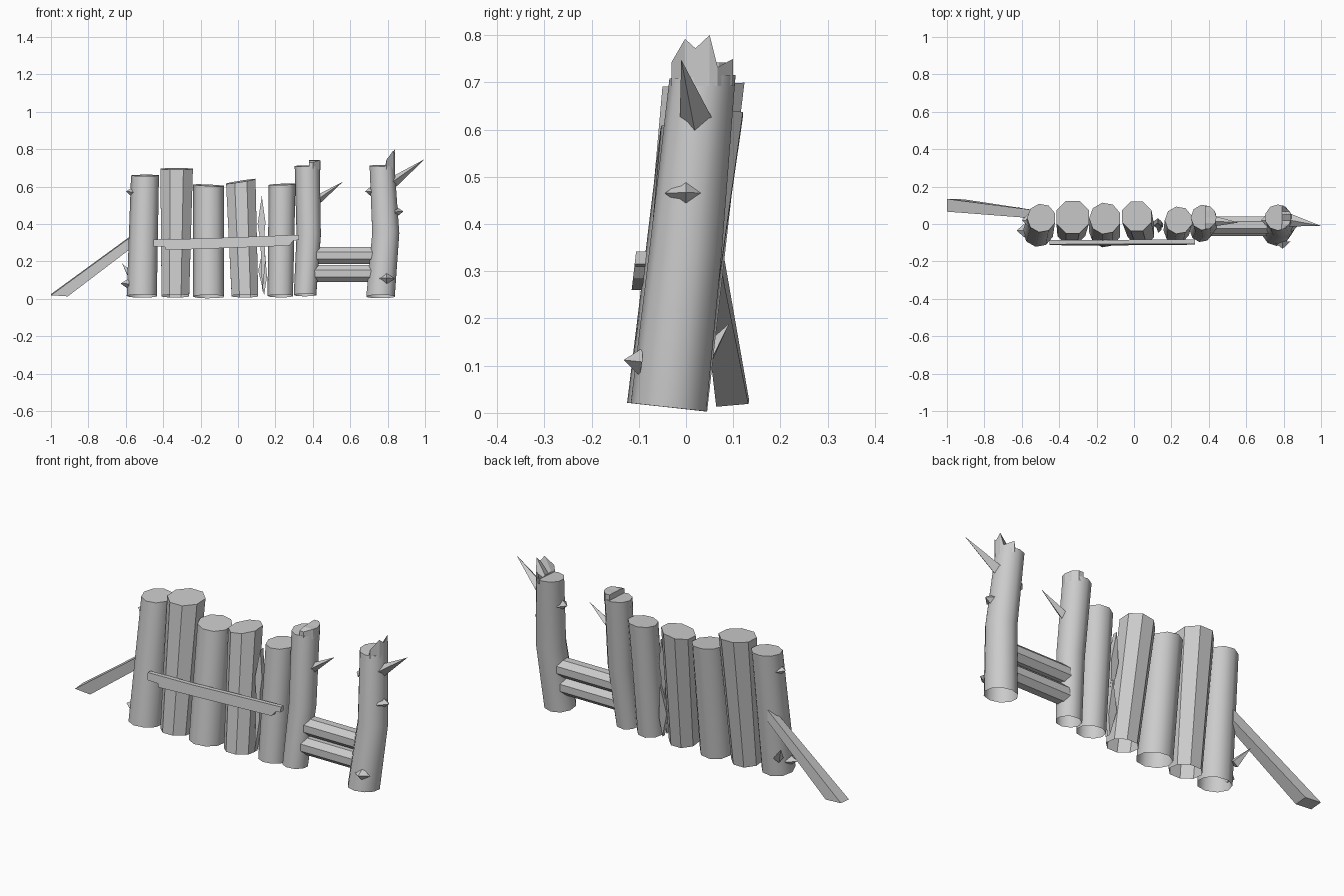
import bpy, bmesh, math
from mathutils import Vector

if "Cube" in bpy.data.objects:
    bpy.data.objects.remove(bpy.data.objects["Cube"], do_unlink=True)

wood = bpy.data.materials.new("grey wood")
wood.use_nodes = True
GREY = (0.6, 0.6, 0.6, 1)
wood.diffuse_color = GREY
wood.node_tree.nodes["Principled BSDF"].inputs["Base Color"].default_value = GREY


def finish(name, bm, smooth=0):
    bmesh.ops.recalc_face_normals(bm, faces=bm.faces)
    mesh = bpy.data.meshes.new(name)
    bm.to_mesh(mesh)
    bm.free()
    mesh.materials.append(wood)
    ob = bpy.data.objects.new(name, mesh)
    bpy.context.collection.objects.link(ob)
    if smooth:
        bpy.ops.object.select_all(action='DESELECT')
        ob.select_set(True)
        bpy.context.view_layer.objects.active = ob
        bpy.ops.object.shade_smooth_by_angle(angle=math.radians(smooth))
    return ob


def bridge(bm, rows, closed=True):
    for a, b in zip(rows, rows[1:]):
        n = len(a)
        for i in range(n if closed else n - 1):
            j = (i + 1) % n
            bm.faces.new((a[i], a[j], b[j], b[i]))


# Upright log through (x, y, z, radius) sections, open underneath
def log(name, sections, sides=9, smooth=50, slope=0.0):
    bm = bmesh.new()
    rows = []
    for k, (x, y, z, r) in enumerate(sections):
        top = k == len(sections) - 1
        tilt_y, tilt_x = (0.05, slope) if top else (-0.11, 0)
        ring = []
        for i in range(sides):
            a = math.tau * (i + 0.5) / sides
            dx, dy = r * math.cos(a), r * math.sin(a)
            ring.append(bm.verts.new((x + dx, y + dy, z + tilt_y * dy + tilt_x * dx)))
        rows.append(ring)
    bridge(bm, rows)
    bm.faces.new(rows[-1])
    return finish(name, bm, smooth)


# Splintered rim on the left side of a post top: (y offset, height) points
def crown(name, x, y, z, r, inner, teeth, ledge):
    bm = bmesh.new()
    rows = [[], [], [], []]
    for dy, h in teeth:
        out = x + math.sqrt(max(r * r - dy * dy, 0.0001))
        mid = min(x + inner, out - 0.005)
        pts = [(out, z - 0.02), (out, z + h), (mid, z + h * ledge), (mid, z - 0.02)]
        for row, (px, pz) in zip(rows, pts):
            row.append(bm.verts.new((px, y + dy, pz)))
    bridge(bm, rows, closed=False)
    for end in (0, -1):
        bm.faces.new([row[end] for row in rows])
    return finish(name, bm)


# Pointed knot or twig: diamond base with a tip
def spike(name, base, tip, wide, tall):
    bm = bmesh.new()
    b, t = Vector(base), Vector(tip)
    d = (t - b).normalized()
    side = d.cross(Vector((0, 0, 1))).normalized()
    up = side.cross(d)
    ring = [bm.verts.new(b + o) for o in (side * wide, up * tall, -side * wide, -up * tall)]
    point = bm.verts.new(t)
    for i in range(4):
        bm.faces.new((ring[i], ring[(i + 1) % 4], point))
    bm.faces.new(ring)
    return finish(name, bm)


# Flat outline in x-z, given depth from y0 to y1 and leaning back with height
def plank(name, outline, y0, y1, lean=0.0):
    bm = bmesh.new()
    rows = [[bm.verts.new((x, y + lean * z, z)) for x, z in outline] for y in (y0, y1)]
    bridge(bm, rows)
    bm.faces.new(rows[0])
    bm.faces.new(rows[1])
    return finish(name, bm)


# Palisade logs
log("wall_log_1", [(-0.512, -0.04, 0.015, 0.083), (-0.495, 0.032, 0.66, 0.077)])
log("wall_log_2", [(-0.335, -0.035, 0.015, 0.08), (-0.328, 0.037, 0.695, 0.094)], 8, 0)
log("wall_log_3", [(-0.155, -0.04, 0.012, 0.086), (-0.155, 0.03, 0.607, 0.085)], slope=-0.05)
log("wall_log_4", [(0.037, -0.04, 0.015, 0.077), (0.015, 0.042, 0.628, 0.085)], 8, 0, 0.16)
log("wall_log_5", [(0.228, -0.035, 0.015, 0.07), (0.238, 0.02, 0.612, 0.074)], slope=0.04)

# Gate posts, slightly bent, with broken tops
log("gate_post_inner", [(0.36, -0.035, 0.02, 0.062), (0.38, 0.0, 0.34, 0.067),
                        (0.372, 0.035, 0.71, 0.069)])
crown("inner_post_break", 0.372, 0.035, 0.71, 0.069, 0.008,
      [(-0.062, 0.02), (-0.03, 0.03), (0, 0.03), (0.035, 0.032), (0.06, 0.032)], 1)
log("gate_post_outer", [(0.762, -0.037, 0.012, 0.08), (0.79, 0.0, 0.35, 0.076),
                        (0.77, 0.035, 0.712, 0.07)], 10)
crown("outer_post_break", 0.77, 0.035, 0.712, 0.07, 0.02,
      [(-0.066, 0.03), (-0.037, 0.08), (-0.015, 0.06), (0.015, 0.088),
       (0.032, 0.02), (0.065, 0.038)], 0.1)

# Two rails between the gate posts
for name, y, z in (("upper_rail", -0.005, 0.232), ("lower_rail", -0.018, 0.135)):
    bm = bmesh.new()
    rows = []
    for x in (0.4, 0.74):
        rows.append([bm.verts.new((x, y + 0.05 * math.cos(a), z + 0.049 * math.sin(a)))
                     for a in (math.tau * (i + 0.5) / 8 for i in range(8))])
    bridge(bm, rows)
    for row in rows:
        bm.faces.new(row)
    finish(name, bm)

# Cross plank nailed over the front
plank("cross_plank", [(-0.452, 0.318), (-0.2, 0.322), (0.325, 0.342), (0.325, 0.315),
                      (0.295, 0.31), (0.275, 0.284), (-0.385, 0.26), (-0.39, 0.278),
                      (-0.452, 0.28)], -0.145, -0.122, 0.115)

# Brace leaning against the right end
bm = bmesh.new()
rows = []
for x, y, z in ((-1, 0.1, 0.022), (-0.91, 0.098, 0.016), (-0.53, 0.052, 0.305), (-0.53, 0.052, 0.365)):
    half = 0.034 if x < -0.8 else 0.022
    rows.append([bm.verts.new((x, y + s * half, z + 0.003 * s)) for s in (-1, 1)])
bridge(bm, rows + [rows[0]], closed=False)
for s in (0, 1):
    bm.faces.new([row[s] for row in rows])
finish("side_brace", bm)

# Split shards in the gap between two logs
plank("tall_shard", [(0.13, 0.03), (0.147, 0.2), (0.14, 0.33), (0.147, 0.41),
                     (0.127, 0.55), (0.105, 0.4), (0.12, 0.3)], -0.05, -0.025, 0.1)
plank("short_shard", [(0.14, 0.02), (0.155, 0.12), (0.14, 0.3), (0.108, 0.15)],
      -0.025, -0.005, 0.08)

# Knots and broken twigs
spike("inner_post_twig", (0.425, 0.015, 0.53), (0.56, 0.008, 0.625), 0.028, 0.024)
spike("outer_post_twig", (0.825, 0.022, 0.62), (1.0, -0.01, 0.748), 0.036, 0.03)
spike("outer_post_left_knot", (0.84, 0.0, 0.465), (0.885, 0.0, 0.467), 0.045, 0.032)
spike("outer_post_right_knot", (0.715, 0.02, 0.575), (0.68, 0.02, 0.575), 0.04, 0.03)
spike("outer_post_front_knot", (0.793, -0.095, 0.108), (0.795, -0.132, 0.112), 0.045, 0.03)
spike("wall_upper_knot", (-0.56, 0.02, 0.57), (-0.598, 0.02, 0.575), 0.04, 0.03)
spike("wall_lower_knot", (-0.582, -0.035, 0.08), (-0.628, -0.035, 0.082), 0.04, 0.03)
spike("wall_twig", (-0.565, 0.035, 0.11), (-0.62, 0.092, 0.19), 0.025, 0.025)
